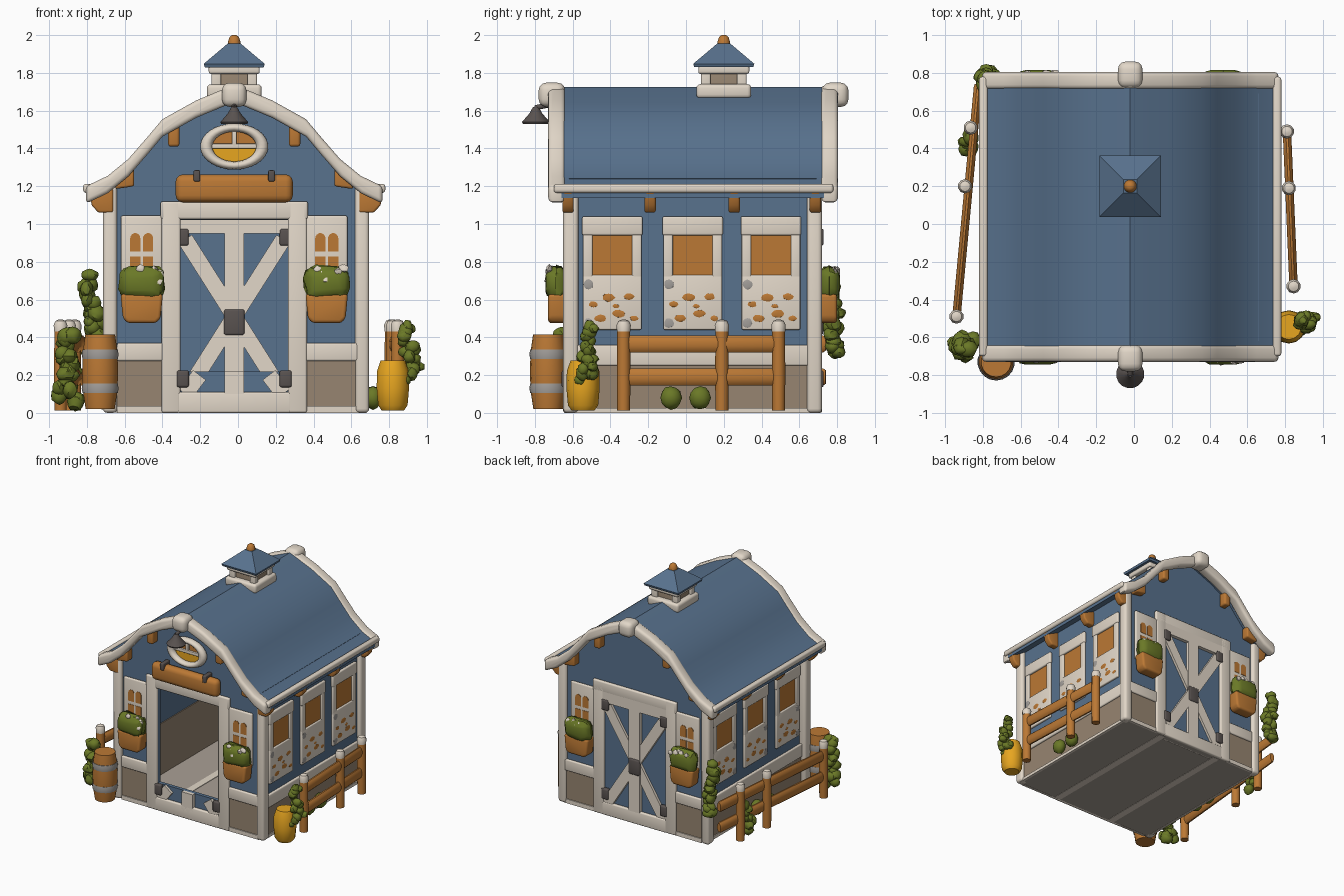
import bpy, bmesh, math, random
from mathutils import Matrix, Vector

random.seed(4)
if "Cube" in bpy.data.objects:
    bpy.data.objects.remove(bpy.data.objects["Cube"])


def material(name, *rgb):
    m = bpy.data.materials.new(name)
    m.use_nodes = True
    m.diffuse_color = (*rgb, 1)
    b = m.node_tree.nodes["Principled BSDF"]
    b.inputs["Base Color"].default_value = (*rgb, 1)
    b.inputs["Roughness"].default_value = 0.9
    return m


BLUE = material("barn blue", .098, .168, .27)
CREAM = material("cream trim", .76, .68, .58)
WOOD = material("orange wood", .5, .19, .035)
BROWN = material("taupe panel", .31, .235, .165)
GREEN = material("leaf green", .145, .19, .02)
YELLOW = material("golden yellow", .82, .39, .015)
IRON = material("dark iron", .1, .085, .08)
STONE = material("stone grey", .4, .35, .3)
STEEL = material("hoop grey", .36, .34, .32)
SIDES = ((-1, "right"), (1, "left"))
CX = -.02
FRONT, BACK, WALL = -.62, .69, .66
built = []


def finish(name, bm, mat):
    bmesh.ops.recalc_face_normals(bm, faces=bm.faces)
    me = bpy.data.meshes.new(name)
    bm.to_mesh(me)
    bm.free()
    me.materials.append(mat)
    ob = bpy.data.objects.new(name, me)
    bpy.context.scene.collection.objects.link(ob)
    built.append(ob)
    return ob


def soften(bm, size):
    if size:
        edges = [e for e in bm.edges if len(e.link_faces) == 2 and e.calc_face_angle(0) > .6]
        bmesh.ops.bevel(bm, geom=edges, offset=size, segments=3, profile=.5,
                        affect='EDGES', clamp_overlap=True)


def box(name, x, y, z, mat, bevel=.0):
    bm = bmesh.new()
    size = [abs(a[1] - a[0]) for a in (x, y, z)]
    mid = [(a[0] + a[1]) / 2 for a in (x, y, z)]
    bmesh.ops.create_cube(bm, size=1, matrix=Matrix.Translation(mid) @ Matrix.Diagonal((*size, 1)))
    soften(bm, bevel)
    return finish(name, bm, mat)


def prism(name, pts, y0, y1, mat, bevel=0):
    """Extrude an x-z outline along y."""
    bm = bmesh.new()
    face = bm.faces.new([bm.verts.new((x, y0, z)) for x, z in pts])
    out = bmesh.ops.extrude_face_region(bm, geom=[face])["geom"]
    bmesh.ops.translate(bm, vec=(0, y1 - y0, 0), verts=[v for v in out if isinstance(v, bmesh.types.BMVert)])
    bmesh.ops.recalc_face_normals(bm, faces=bm.faces)
    soften(bm, bevel)
    return finish(name, bm, mat)


def bar(name, a, b, width, y0, y1, mat):
    a, b = Vector(a), Vector(b)
    d = (b - a).normalized()
    n = Vector((-d.y, d.x)) * width / 2
    return prism(name, [a + n, b + n, b - n, a - n], y0, y1, mat)


def lathe(name, profile, loc, mat, segs=16, matrix=Matrix()):
    bm = bmesh.new()
    turn = math.pi / segs
    rings = [[bm.verts.new((r * math.cos(turn * (2 * i + 1)), r * math.sin(turn * (2 * i + 1)), z))
              for i in range(segs)] for r, z in profile]
    for lo, hi in zip(rings, rings[1:]):
        for i in range(segs):
            j = (i + 1) % segs
            bm.faces.new((lo[i], lo[j], hi[j], hi[i]))
    bm.faces.new(rings[0][::-1])
    bm.faces.new(rings[-1])
    bm.transform(Matrix.Translation(loc) @ matrix)
    return finish(name, bm, mat)


def rod(name, a, b, r, mat, squash=1):
    d = Vector(b) - Vector(a)
    turn = d.to_track_quat('Z', 'Y').to_matrix().to_4x4()
    return lathe(name, [(r * .8, 0), (r, r * .3), (r, d.length - r * .3), (r * .8, d.length)], a, mat, 12,
                 turn @ Matrix.Diagonal((squash, 1, 1, 1)))


def blob(name, loc, scale, mat, jitter=0, detail=2):
    bm = bmesh.new()
    bmesh.ops.create_icosphere(bm, subdivisions=detail, radius=1)
    for v in bm.verts:
        v.co *= 1 + random.uniform(-jitter, jitter)
    bm.transform(Matrix.Translation(loc) @ Matrix.Diagonal((*scale, 1)))
    return finish(name, bm, mat)


def foliage(name, a, b, spread, count, leaf):
    """Leaf clumps scattered along a line, thinning towards its end."""
    for i in range(count):
        t = i / (count - 1)
        p = Vector(a).lerp(Vector(b), t)
        p += Vector([random.uniform(-spread, spread) * (1 - .4 * t) for _ in range(3)])
        p.z = max(p.z, leaf * 1.4)
        blob(f"{name}_{i}", p, [leaf * random.uniform(.75, 1.2) for _ in range(3)], GREEN, .12)


# Gambrel roof, gable trims and ridge ends
HALF = [(.785, 1.19), (.67, 1.245), (.56, 1.335), (.46, 1.45), (.38, 1.545), (.2, 1.645), (0, 1.728)]
CURVE = [(CX - x, z) for x, z in HALF] + [(CX + x, z) for x, z in HALF[-2::-1]]


def ribbon(name, drop, thick, y0, y1, mat, bevel=0):
    top = [(x, z - drop) for x, z in CURVE]
    return prism(name, top + [(x, z - thick) for x, z in top[::-1]], y0, y1, mat, bevel)


ribbon("roof", .002, .05, -.66, .73, BLUE)
for name, y0, y1 in (("front", -.73, -.64), ("back", .715, .805)):
    ribbon(name + "_gable_trim", -.01, .092, y0, y1, CREAM, .022)
for name, y0, y1 in (("front", -.78, -.64), ("back", .72, .86)):
    box(name + "_ridge_end", (CX - .065, CX + .065), (y0, y1), (1.62, 1.748), CREAM, .04)
for s, side in SIDES:
    box("eave_trim_" + side, (CX + s * .755, CX + s * .8), (-.7, .78), (1.165, 1.212), CREAM, .015)

# Walls with an open front doorway, and floor
gable = [(x, z - .045) for x, z in CURVE if abs(x - CX) < .64]
prism("back_wall", [(-WALL, .004), (-WALL, 1.2)] + gable + [(WALL, 1.2), (WALL, .004)], BACK - .03, BACK, BLUE)
prism("front_wall", [(-WALL, .004), (-WALL, 1.2)] + gable +
      [(WALL, 1.2), (WALL, .004), (CX + .29, .004), (CX + .29, 1.02), (CX - .29, 1.02), (CX - .29, .004)],
      FRONT, FRONT + .03, BLUE)
box("door_sill", (CX - .29, CX + .29), (FRONT, FRONT + .03), (.004, .22), BLUE)
box("floor", (-WALL - .005, WALL + .005), (FRONT - .005, BACK + .005), (.002, .02), STONE)
for s, side in SIDES:
    box("floor_stripe_" + side, (s * .25, s * .31), (FRONT, BACK), (0, .024), CREAM)
    box("side_wall_" + side, (s * (WALL - .03), s * WALL), (FRONT, BACK), (.004, 1.24), BLUE)
    box("inner_lining_" + side, (s * (WALL - .038), s * (WALL - .03)), (FRONT + .03, BACK - .03), (.02, .45), BROWN)
    box("side_base_" + side, (s * WALL, s * (WALL + .012)), (FRONT, BACK), (.01, .25), BROWN)
    box("side_band_" + side, (s * WALL, s * (WALL + .025)), (FRONT, BACK), (.25, .36), CREAM, .01)
    box("side_skirt_" + side, (s * WALL, s * (WALL + .02)), (FRONT, BACK), (0, .025), CREAM)


# Cross-braced doors
def door(name, wall, face, frame=True, top=1.02):
    y, back = (wall, face), face + (face - wall) * .3
    for s, side in SIDES:
        if frame:
            box(f"{name}_jamb_{side}", (CX + s * .285, CX + s * .385), y, (0, 1.12), CREAM, .012)
        k = min(1, (top - .1) / .82)
        lo = (CX + s * .26, .1)
        bar(f"{name}_brace_{side}", lo, (lo[0] - s * .52 * k, .1 + .82 * k - (.02 if k < 1 else 0)), .085,
            wall, wall + (face - wall) * (.8 + .1 * s), CREAM)
        for z in (.18, .93):
            if z < top:
                box(f"{name}_hinge_{side}", (CX + s * .24, CX + s * .305), (wall, back), (z - .045, z + .045), IRON, .012)
    box(name + "_bottom_rail", (CX - .3, CX + .3), y, (0, .11), CREAM, .01)
    box(name + "_centre_bar", (CX - .052, CX + .052), y, (.05, top), CREAM)
    if top > 1:
        box(name + "_top_rail", (CX - .3, CX + .3), y, (.95, 1.04), CREAM)
        box(name + "_latch", (CX - .055, CX + .055), (wall, back), (.41, .55), IRON, .02)
    if frame:
        box(name + "_lintel", (CX - .39, CX + .39), y, (1.025, 1.12), CREAM, .012)


door("back_door", BACK, BACK + .03)
door("back_door_inside", BACK - .03, BACK - .05, False)
door("front_door", FRONT, FRONT - .03, True, .22)

# End walls: base panels, posts, small windows, planters, brackets
for end, y, d in (("front", FRONT, -1), ("back", BACK, 1)):
    for s, side in SIDES:
        tag = f"{end}_{side}"
        base = (CX + s * .36, s * .64)
        box("base_panel_" + tag, base, (y, y + d * .012), (.02, .28), BROWN)
        box("base_band_" + tag, base, (y, y + d * .025), (.275, .37), CREAM, .01)
        box("base_skirt_" + tag, base, (y, y + d * .02), (0, .035), CREAM)
        box("corner_post_" + tag, (CX / 2 + s * .63, CX / 2 + s * .705), (y - d * .05, y + d * .03), (0, 1.2), CREAM, .022)
        c = CX + s * .49
        box("small_window_" + tag, (c - .11, c + .11), (y, y + d * .025), (.6, 1.045), CREAM, .012)
        for px in (-.034, .034):
            lathe("pane_arch_" + tag, [(.027, 0), (.027, .028)], (c + px, y, .925), WOOD, 12,
                  Matrix.Rotation(-d * math.pi / 2, 4, 'X'))
            for z0, z1 in ((.72, .828), (.855, .925)):
                box("small_pane_" + tag, (c + px - .027, c + px + .027), (y + d * .02, y + d * .028), (z0, z1), WOOD)
        prism("planter_" + tag, [(c - .075, .475), (c - .1, .5), (c - .112, .63), (c + .112, .63), (c + .1, .5), (c + .075, .475)],
              y + d * .01, y + d * .11, WOOD, .03)
        bush = box("planter_leaves_" + tag, (c - .118, c + .118), (y + d * .012, y + d * .125), (.6, .775), GREEN, .056)
        for v in bush.data.vertices:
            v.co.x += random.uniform(-.008, .008)
            v.co.z += random.uniform(-.01, .01)
        for i in range(9):
            blob("flower_" + tag, (c + .02 + random.uniform(-.08, .08), y + d * random.uniform(.085, .115),
                                   random.uniform(.69, .765)), (.025, .016, .024), CREAM, .15, 1)
        box("gable_bracket_" + tag, (CX + s * .29, CX + s * .35), (y, y + d * .075), (1.41, 1.53), WOOD, .015)
        prism("lower_bracket_" + tag, [(CX + s * x, z) for x, z in ((.53, 1.2), (.53, 1.3), (.58, 1.265), (.63, 1.23), (.63, 1.185))],
              y, y + d * .07, WOOD, .012)

# Long walls: three windows with spotted lower panels, and eave brackets
SPOTS = ((-.1, .575, .022), (-.02, .61, .03), (.09, .615, .026), (-.065, .5, .028), (.035, .525, .03), (.115, .5, .02), (.02, .565, .016))
for s, side in SIDES:
    def slab(name, y, z, depth, mat, bevel=0):
        return box(f"{name}_{side}", (s * WALL, s * (WALL + depth)), y, z, mat, bevel)
    for c in (-.39, .035, .45):
        slab("window_panel", (c - .155, c + .155), (.44, .73), .022, CREAM, .008)
        slab("window_head", (c - .16, c + .16), (.94, 1.04), .026, CREAM, .01)
        for e in (-1, 1):
            slab("window_stile", (c + e * .105, c + e * .155), (.7, .96), .022, CREAM, .008)
        slab("window_pane", (c - .115, c + .115), (.72, .95), .01, WOOD)
        for dy, z, r in SPOTS:
            blob("spot_" + side, (s * (WALL + .022), c + dy, z), (.003, r * 1.1, r * .7), WOOD, .15)
        for z in (.475, .68):
            blob("worn_patch_" + side, (s * (WALL + .022), c - .125, z), (.003, .026, .026), STEEL, .1)
    for y in (-.625, -.19, .255, .685):
        prism("eave_bracket_" + side, [(CX / 2 + s * x, z) for x, z in ((.65, 1.19), (.78, 1.19), (.765, 1.1), (.73, 1.06), (.65, 1.06))],
              y - .03, y + .03, WOOD, .012)

# Oval window, sign and lamp
y = FRONT - .01
bpy.ops.mesh.primitive_torus_add(major_radius=.148, minor_radius=.032, major_segments=32, minor_segments=10,
                                 location=(CX, y - .02, 1.41), rotation=(math.pi / 2, 0, 0))
ring = bpy.context.object
ring.name, ring.scale = "oval_window_frame", (1, .68, 1)
ring.data.materials.append(CREAM)
built.append(ring)
for name, mat, flip in (("lower_pane", YELLOW, -1), ("upper_pane", WOOD, 1)):
    arc = [(CX + .15 * math.cos(t * math.pi / 12), 1.41 + flip * .1 * math.sin(t * math.pi / 12)) for t in range(13)]
    prism(name, arc, FRONT, y - .008, mat)
box("oval_mullion", (CX - .012, CX + .012), (FRONT, y - .025), (1.41, 1.51), CREAM, .005)
box("oval_crossbar", (CX - .15, CX + .15), (FRONT, y - .025), (1.4, 1.426), CREAM, .005)
box("sign_board", (CX - .31, CX + .31), (FRONT, -.7), (1.115, 1.262), WOOD, .036)
for s, side in SIDES:
    box("sign_hook_" + side, (CX + s * .18, CX + s * .215), (FRONT, -.71), (1.225, 1.285), IRON, .008)
lathe("lamp_shade", [(.07, 1.53), (.075, 1.54), (.035, 1.585), (.015, 1.62)], (CX, -.795, 0), IRON)
rod("lamp_arm", (CX, -.68, 1.64), (CX, -.8, 1.615), .014, IRON)

# Cupola
CY = .2


def square(name, half, z, mat, bevel=.012):
    box(name, (CX - half, CX + half), (CY - half, CY + half), z, mat, bevel)


square("cupola_core", .1, (1.6, 1.82), BROWN)
square("cupola_base", .145, (1.665, 1.74), CREAM, .02)
square("cupola_head", .135, (1.795, 1.842), CREAM)
for s, side in SIDES:
    for e in (-1, 1):
        px, py = CX + s * .095, CY + e * .095
        box("cupola_post_" + side, (px - .025, px + .025), (py - .025, py + .025), (1.7, 1.82), CREAM, .008)
r2 = math.sqrt(2)
lathe("cupola_roof", [(.156 * r2, 1.83), (.162 * r2, 1.848), (.1 * r2, 1.9), (.035 * r2, 1.955)], (CX, CY, 0), BLUE, 4)
lathe("finial", [(.036, 1.94), (.034, 1.965), (.026, 1.99), (.012, 2)], (CX, CY, 0), WOOD, 12)

# Fences
for side, posts, end in (("left", ((.845, -.33), (.82, .19), (.81, .49)), None),
                         ("right", ((-.94, -.49), (-.895, .2), (-.865, .51)), (-.825, .74))):
    for x, y in posts:
        lathe("fence_post_" + side, [(.034, .012), (.036, .2), (.034, .44)], (x, y, 0), WOOD, 10)
        lathe("post_cap_" + side, [(.036, .43), (.038, .465), (.028, .487), (.01, .494)], (x, y, 0), CREAM, 10)
    a, b = posts[0], end or posts[-1]
    for z in (.19, .365):
        rod("fence_rail_" + side, (*a, z), (*b, z), .046, WOOD, .5)

# Barrel
RIM = [(.078, .02), (.092, .11), (.097, .22), (.092, .33), (.08, .415)]
lathe("barrel", RIM, (-.73, -.73, 0), WOOD, 18)
for z in (.13, .31):
    lathe("barrel_hoop", [(.095, z - .025), (.099, z), (.095, z + .025)], (-.73, -.73, 0), STEEL, 18)

# Pumpkin, small bushes and climbing plants
lathe("pumpkin", [(.06, .012), (.08, .04), (.088, .13), (.086, .22), (.066, .278)], (.82, -.545, 0), YELLOW, 14)
foliage("pumpkin_vine", (.93, -.53, .17), (.89, -.51, .47), .042, 24, .034)
foliage("front_bush", (-.9, -.65, .06), (-.9, -.64, .4), .05, 24, .042)
foliage("back_vine", (-.765, .775, .7), (-.77, .79, .31), .04, 24, .042)
foliage("fence_bush", (-.87, .4, .06), (-.87, .47, .3), .035, 8, .04)
for s, side in SIDES:
    for y in (-.08, .075):
        blob("bush_" + side, (s * .715, y, .08), (.05, .058, .062), GREEN, .05)

# Smooth shading with sharp edges kept
bpy.ops.object.select_all(action='DESELECT')
for ob in built:
    ob.select_set(True)
bpy.context.view_layer.objects.active = built[0]
bpy.ops.object.shade_smooth_by_angle(angle=math.radians(40))
